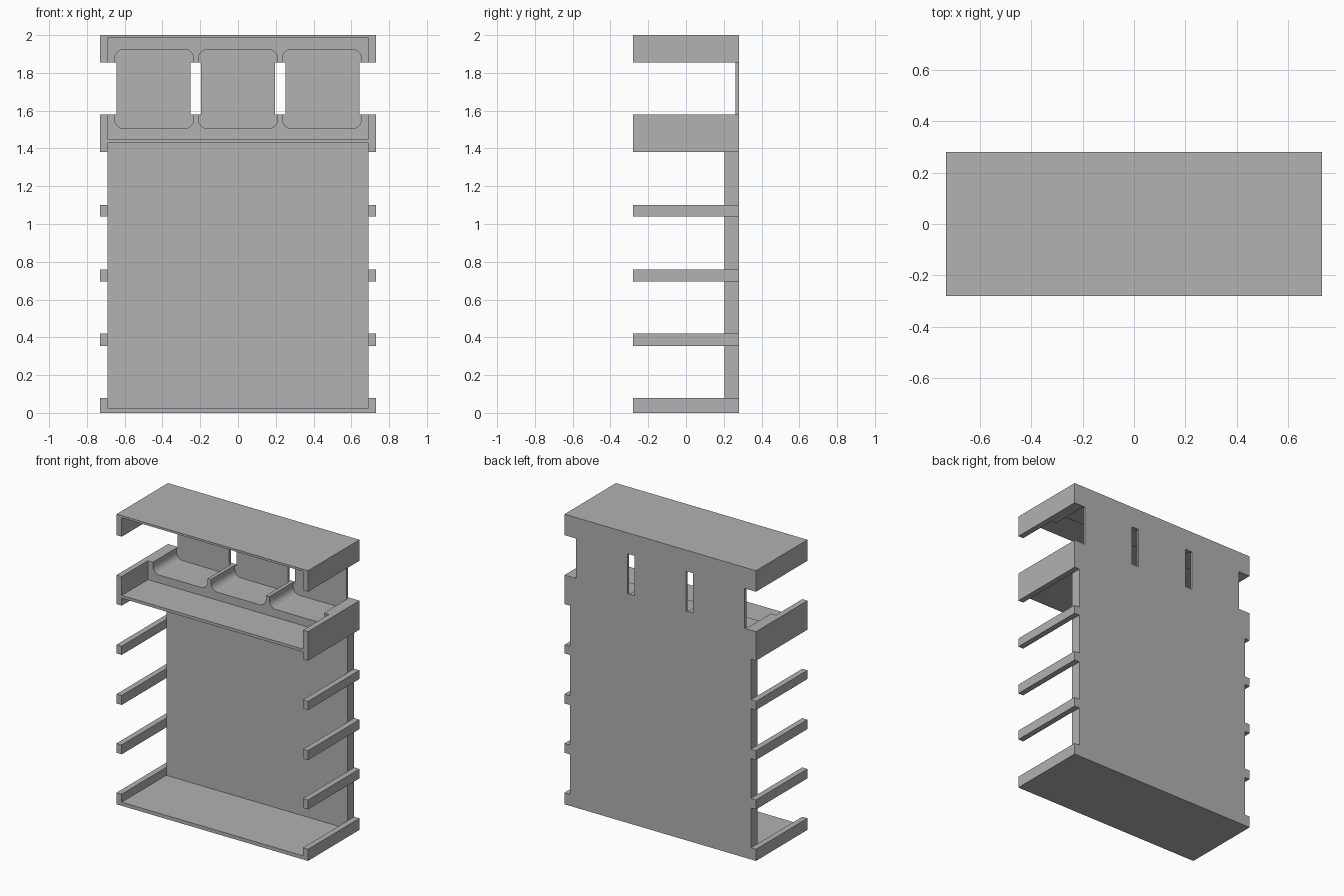
import bpy, bmesh, math

default = bpy.data.objects.get("Cube")
if default:
    bpy.data.objects.remove(default, do_unlink=True)

# One grey for the whole rack
grey = bpy.data.materials.new("plain grey")
grey.use_nodes = True
colour = (0.445, 0.445, 0.445, 1)
grey.diffuse_color = colour
grey.node_tree.nodes["Principled BSDF"].inputs["Base Color"].default_value = colour

W, D, H = 0.73, 0.28, 2.0      # half width, half depth, height
INNER = 0.69                   # inside of the side walls
FAR = 1.0                      # safely outside the body


def prism(name, outline, y0, y1):
    """Extrude an x-z outline from y0 to y1."""
    bm = bmesh.new()
    face = bm.faces.new([bm.verts.new((x, y0, z)) for x, z in outline])
    ext = bmesh.ops.extrude_face_region(bm, geom=[face])["geom"]
    moved = [v for v in ext if isinstance(v, bmesh.types.BMVert)]
    bmesh.ops.translate(bm, vec=(0, y1 - y0, 0), verts=moved)
    bmesh.ops.recalc_face_normals(bm, faces=bm.faces)
    mesh = bpy.data.meshes.new(name)
    bm.to_mesh(mesh)
    bm.free()
    mesh.materials.append(grey)
    obj = bpy.data.objects.new(name, mesh)
    bpy.context.scene.collection.objects.link(obj)
    return obj


def box(name, x0, x1, y0, y1, z0, z1):
    return prism(name, [(x0, z0), (x1, z0), (x1, z1), (x0, z1)], y0, y1)


def rounded(cx, cz, hx, hz, r, steps=8):
    """Outline of a rounded rectangle."""
    pts = []
    for q, (sx, sz) in enumerate([(1, 1), (-1, 1), (-1, -1), (1, -1)]):
        for i in range(steps + 1):
            a = math.pi / 2 * (q + i / steps)
            pts.append((cx + sx * (hx - r) + r * math.cos(a),
                        cz + sz * (hz - r) + r * math.sin(a)))
    return pts


body = box("rack_body", -W, W, -D, D, 0, H)
cutters = []

# Openings in the side walls, leaving the rails between them
for low, high in [(0.08, 0.355), (0.42, 0.695), (0.76, 1.04), (1.10, 1.38)]:
    for x0, x1 in [(INNER, FAR), (-FAR, -INNER)]:
        cutters.append(box("side_opening", x0, x1, -FAR, FAR, low, high))

# Tall lower bay and open upper bay
bay = INNER + 0.0005
cutters.append(box("lower_bay", -bay, bay, -FAR, 0.205, 0.025, 1.43))
cutters.append(box("upper_bay", -bay, bay, -FAR, 0.005, 1.45, 1.985))

# Three rounded pockets at the back of the upper bay
for i in (-1, 0, 1):
    outline = rounded(i * 0.444, 1.715, 0.209, 0.21, 0.05)
    cutters.append(prism("pocket", outline, -0.1, 0.262))

# Window band: open ends and the two slots between the pockets
for x0, x1 in [(0.643, FAR), (-FAR, -0.643), (0.196, 0.251), (-0.251, -0.196)]:
    cutters.append(box("window", x0, x1, -FAR, FAR, 1.58, 1.855))

# Carve the body, then drop the cutters
for cutter in cutters:
    mod = body.modifiers.new(cutter.name, "BOOLEAN")
    mod.operation = "DIFFERENCE"
    mod.solver = "EXACT"
    mod.object = cutter
bpy.context.view_layer.update()
graph = bpy.context.evaluated_depsgraph_get()
carved = bpy.data.meshes.new_from_object(body.evaluated_get(graph))
body.modifiers.clear()
body.data = carved
for cutter in cutters:
    bpy.data.objects.remove(cutter, do_unlink=True)

# Smooth pocket corners, crisp edges elsewhere
for obj in bpy.context.selected_objects:
    obj.select_set(False)
body.select_set(True)
bpy.context.view_layer.objects.active = body
bpy.ops.object.shade_smooth_by_angle(angle=math.radians(30))
